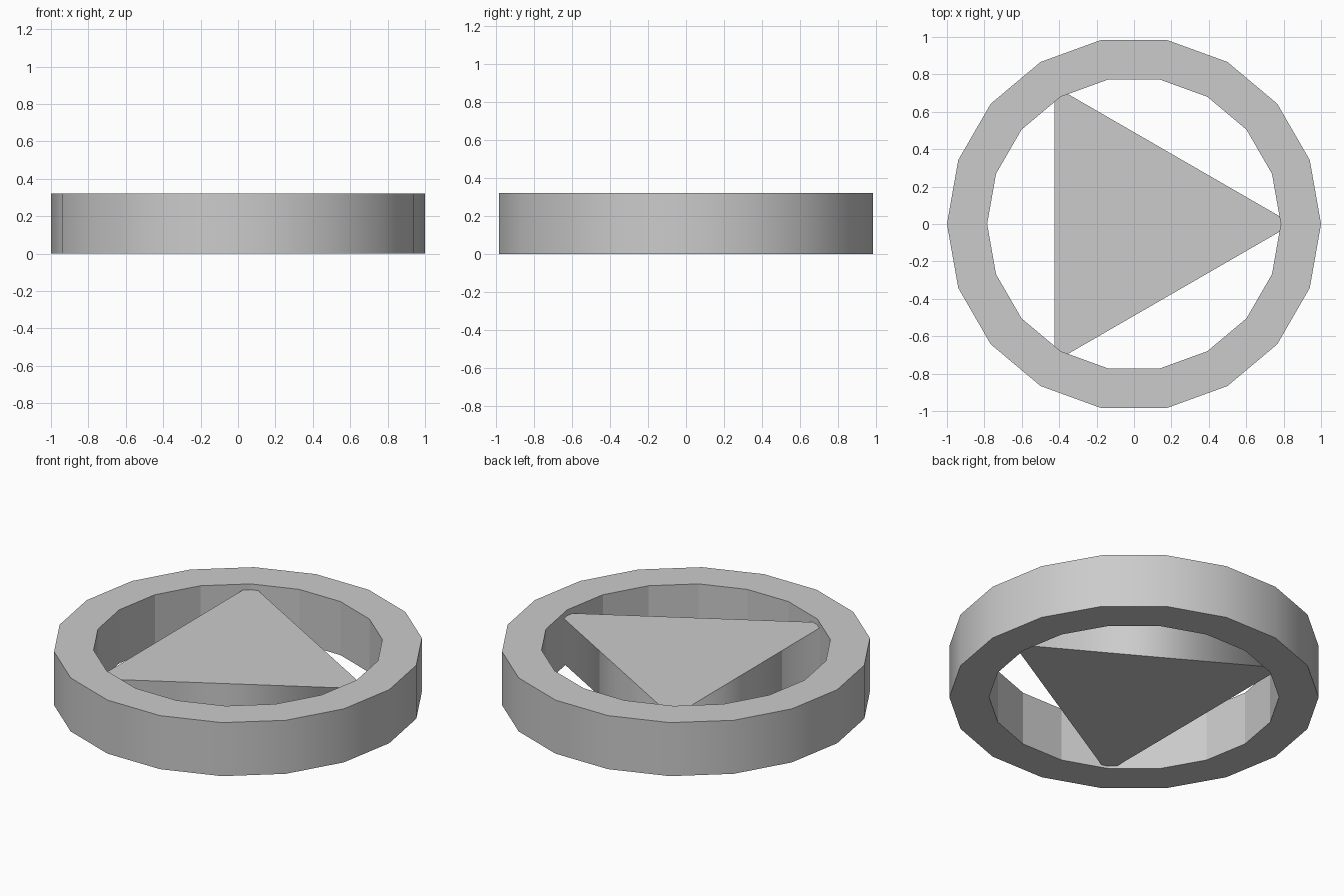
import bpy, bmesh
from math import cos, sin, tau

if "Cube" in bpy.data.objects:
    bpy.data.objects.remove(bpy.data.objects["Cube"])


def loop(bm, sides, radius, z):
    return [bm.verts.new((radius * cos(tau * i / sides), radius * sin(tau * i / sides), z))
            for i in range(sides)]


def bridge(bm, a, b, smooth=False):
    n = len(a)
    for i in range(n):
        j = (i + 1) % n
        bm.faces.new((a[i], a[j], b[j], b[i])).smooth = smooth


def finish(bm, name):
    bmesh.ops.recalc_face_normals(bm, faces=bm.faces)
    mesh = bpy.data.meshes.new(name)
    bm.to_mesh(mesh)
    bm.free()
    obj = bpy.data.objects.new(name, mesh)
    bpy.context.collection.objects.link(obj)
    return obj


# Outer ring: 18 sides, smooth outer wall, faceted inner wall
SIDES, OUTER, INNER, HEIGHT = 18, 1.0, 0.785, 0.32
bm = bmesh.new()
outer_low, outer_high = loop(bm, SIDES, OUTER, 0), loop(bm, SIDES, OUTER, HEIGHT)
inner_low, inner_high = loop(bm, SIDES, INNER, 0), loop(bm, SIDES, INNER, HEIGHT)
bridge(bm, outer_low, outer_high, smooth=True)
bridge(bm, outer_high, inner_high)
bridge(bm, inner_high, inner_low)
bridge(bm, inner_low, outer_low)
finish(bm, "outer_ring")

# Triangular core: slightly recessed, its corners sunk into the ring
bm = bmesh.new()
low, high = loop(bm, 3, 0.85, 0.015), loop(bm, 3, 0.85, 0.285)
bridge(bm, low, high, smooth=True)
bm.faces.new(high)
bm.faces.new(low[::-1])
finish(bm, "triangle_core")
